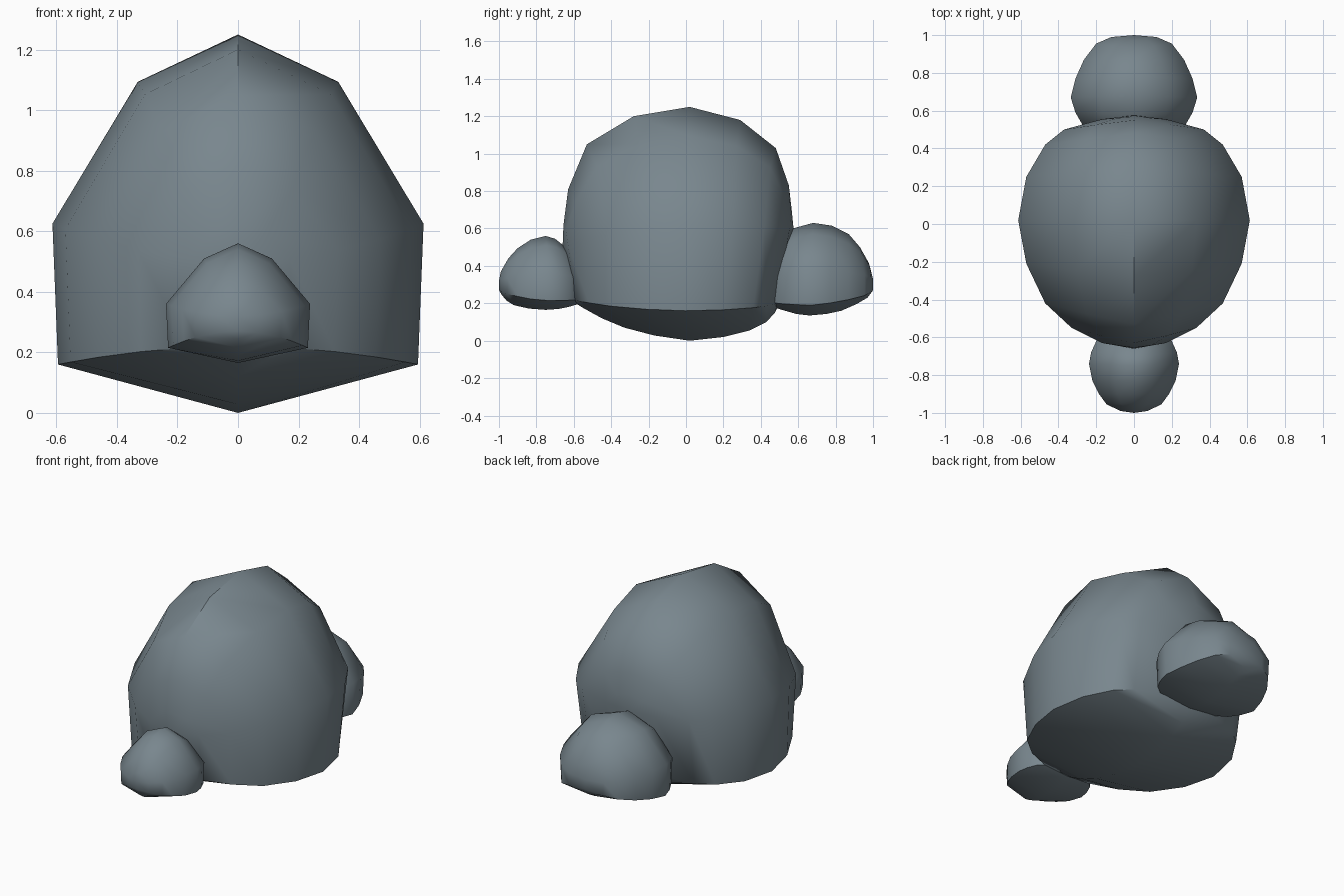
import bpy, bmesh, math

if "Cube" in bpy.data.objects:
    bpy.data.objects.remove(bpy.data.objects["Cube"])

# Blue-grey stone colour
stone = bpy.data.materials.new("stone")
stone.diffuse_color = (0.19, 0.24, 0.27, 1)
stone.use_nodes = True
stone.node_tree.nodes["Principled BSDF"].inputs["Base Color"].default_value = stone.diffuse_color


def lump(name, top, side, keel, side_z, rim_z, shoulder_x=0.54):
    """Skin eight meridians running front to back.
    top, keel: (y, z) on the centre plane; side: (y, half width);
    side_z, rim_z: heights at the (front, middle, back)."""
    n = len(side)
    widest = max(x for _, x in side)
    peak = max(range(n), key=lambda i: side[i][1])
    y0, y1 = side[0][0], side[-1][0]
    k0, k1 = keel[0][0], keel[-1][0]

    def height(zs, i):
        end = zs[0] if i < peak else zs[2]
        return zs[1] + (end - zs[1]) * (1 - (side[i][1] / widest) ** 2)

    ridge = [(0, y, z) for y, z in top]
    flank = [(x, y, height(side_z, i)) for i, (y, x) in enumerate(side)]
    rim = [(x * 0.97, k0 + (y - y0) / (y1 - y0) * (k1 - k0), height(rim_z, i))
           for i, (y, x) in enumerate(side)]
    belly = [(0, y, z) for y, z in keel]
    # Shoulder lies between the ridge and the flank
    shoulder = [(f[0] * shoulder_x, (r[1] + f[1]) / 2, f[2] + (r[2] - f[2]) * 0.75)
                for r, f in zip(ridge, flank)]

    def flip(line):
        return [(-x, y, z) for x, y, z in line]

    lines = [ridge, shoulder, flank, rim, belly, flip(rim), flip(flank), flip(shoulder)]
    bm = bmesh.new()
    grid = [[bm.verts.new(p) for p in line] for line in lines]
    for j in range(8):
        a, b = grid[j], grid[(j + 1) % 8]
        for i in range(n - 1):
            bm.faces.new((a[i], a[i + 1], b[i + 1], b[i]))
    bmesh.ops.remove_doubles(bm, verts=bm.verts, dist=0.0005)
    bmesh.ops.dissolve_degenerate(bm, edges=bm.edges, dist=0.0005)
    bmesh.ops.recalc_face_normals(bm, faces=bm.faces)
    me = bpy.data.meshes.new(name)
    bm.to_mesh(me)
    bm.free()
    me.materials.append(stone)
    ob = bpy.data.objects.new(name, me)
    bpy.context.collection.objects.link(ob)
    bpy.ops.object.select_all(action='DESELECT')
    ob.select_set(True)
    bpy.context.view_layer.objects.active = ob
    bpy.ops.object.shade_smooth_by_angle(angle=math.radians(50))


# Large central mound
lump("main_mound",
     [(-.66, .5), (-.655, .62), (-.63, .81), (-.53, 1.05), (-.28, 1.2), (.02, 1.25),
      (.29, 1.18), (.48, 1.03), (.55, .83), (.565, .7), (.575, .6)],
     [(-.66, 0), (-.63, .17), (-.55, .33), (-.42, .47), (-.21, .57), (.02, .613),
      (.25, .57), (.42, .47), (.5, .37), (.555, .17), (.575, 0)],
     [(-.62, .22), (-.55, .175), (-.45, .12), (-.33, .07), (-.17, .028), (.02, 0),
      (.2, .02), (.34, .055), (.43, .1), (.475, .15), (.5, .2)],
     (.5, .625, .6), (.22, .16, .2))

# Small front mound
lump("front_mound",
     [(-1, .32), (-.99, .37), (-.95, .44), (-.9, .495), (-.83, .54), (-.75, .56),
      (-.7, .545), (-.65, .505), (-.59, .43), (-.55, .36), (-.54, .31)],
     [(-1, 0), (-.99, .07), (-.955, .145), (-.9, .185), (-.83, .22), (-.74, .238),
      (-.68, .227), (-.62, .2), (-.58, .15), (-.55, .07), (-.54, 0)],
     [(-1, .27), (-.985, .245), (-.96, .215), (-.92, .19), (-.84, .172), (-.75, .165),
      (-.68, .17), (-.63, .18), (-.58, .195), (-.55, .21), (-.54, .22)],
     (.32, .36, .31), (.27, .215, .22), 0.47)

# Medium back mound
lump("back_mound",
     [(.42, .3), (.43, .38), (.46, .47), (.51, .55), (.57, .6), (.68, .63),
      (.78, .615), (.87, .57), (.93, .5), (.975, .42), (1, .33)],
     [(.42, 0), (.43, .1), (.46, .19), (.52, .27), (.59, .31), (.67, .335),
      (.77, .31), (.87, .265), (.955, .2), (.99, .12), (1, 0)],
     [(.42, .21), (.44, .195), (.48, .175), (.53, .16), (.59, .143), (.66, .135),
      (.75, .143), (.83, .16), (.91, .195), (.97, .23), (1, .27)],
     (.3, .39, .33), (.21, .19, .27))
